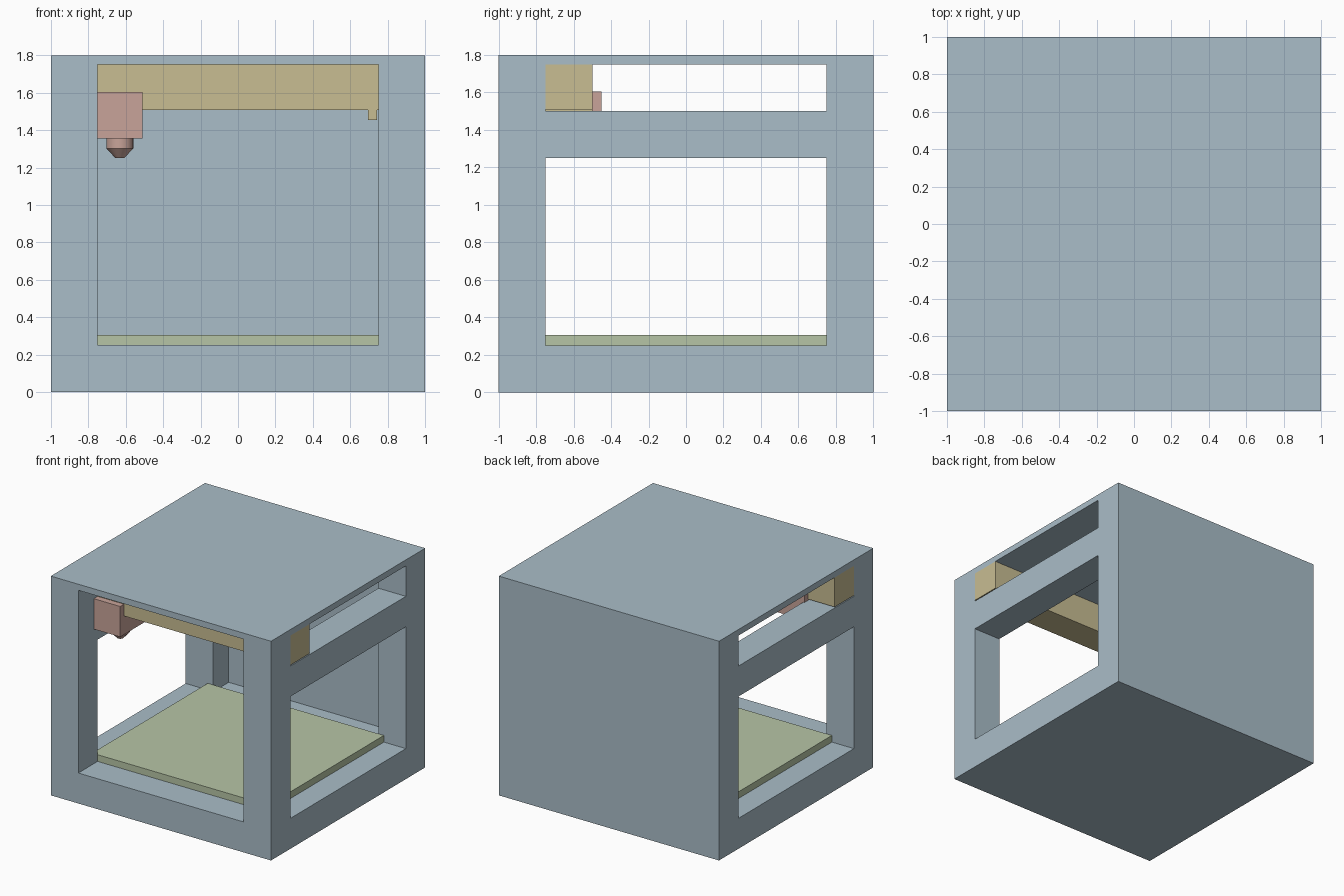
import bpy
import bmesh
import math
from mathutils import Vector

if "Cube" in bpy.data.objects:
    bpy.data.objects.remove(bpy.data.objects["Cube"])


def material(name, rgb):
    m = bpy.data.materials.new(name)
    m.diffuse_color = (*rgb, 1)
    m.use_nodes = True
    m.node_tree.nodes["Principled BSDF"].inputs["Base Color"].default_value = m.diffuse_color
    return m


BLUE = material("blue grey", (0.40, 0.51, 0.58))
SAND = material("sand", (0.58, 0.51, 0.29))
PINK = material("dusty pink", (0.58, 0.37, 0.32))
GREEN = material("pale green", (0.47, 0.56, 0.38))


def box(name, lo, hi, mat=None):
    """Axis-aligned box between two corners."""
    lo, hi = Vector(lo), Vector(hi)
    bm = bmesh.new()
    bmesh.ops.create_cube(bm, size=1)
    for v in bm.verts:
        v.co = (lo + hi) / 2 + v.co * (hi - lo)
    return finish(name, bm, mat)


def finish(name, bm, mat):
    bmesh.ops.recalc_face_normals(bm, faces=bm.faces)
    mesh = bpy.data.meshes.new(name)
    bm.to_mesh(mesh)
    bm.free()
    ob = bpy.data.objects.new(name, mesh)
    bpy.context.collection.objects.link(ob)
    if mat:
        mesh.materials.append(mat)
    return ob


def extrude_profile(name, pts, y0, y1, mat):
    """Extrude an x-z outline along y."""
    bm = bmesh.new()
    face = bm.faces.new([bm.verts.new((x, y0, z)) for x, z in pts])
    out = bmesh.ops.extrude_face_region(bm, geom=[face])["geom"]
    moved = [g for g in out if isinstance(g, bmesh.types.BMVert)]
    bmesh.ops.translate(bm, verts=moved, vec=(0, y1 - y0, 0))
    return finish(name, bm, mat)


def cut(target, cutter):
    mod = target.modifiers.new("opening", 'BOOLEAN')
    mod.operation = 'DIFFERENCE'
    mod.solver = 'EXACT'
    mod.object = cutter
    bpy.context.view_layer.objects.active = target
    bpy.ops.object.modifier_apply(modifier=mod.name)
    bpy.data.objects.remove(cutter)


def lathe(name, profile, centre, mat, sides=32):
    """Solid of revolution about z from (radius, z) rings."""
    bm = bmesh.new()
    rings = []
    for r, z in profile:
        angles = [2 * math.pi * i / sides for i in range(sides)]
        rings.append([bm.verts.new((centre[0] + r * math.cos(a),
                                    centre[1] + r * math.sin(a), z)) for a in angles])
    for a, b in zip(rings, rings[1:]):
        for i in range(sides):
            j = (i + 1) % sides
            bm.faces.new((a[i], a[j], b[j], b[i]))
    bm.faces.new(rings[0])
    bm.faces.new(rings[-1])
    ob = finish(name, bm, mat)
    bpy.context.view_layer.objects.active = ob
    ob.select_set(True)
    bpy.ops.object.shade_smooth_by_angle(angle=math.radians(30))
    ob.select_set(False)
    return ob


# Housing: solid block, open at the front, windows and rail slots in both sides
housing = box("housing", (-1, -1, 0), (1, 1, 1.8), BLUE)
cut(housing, box("chamber_cutter", (-0.75, -1.2, 0.25), (0.75, 0.95, 1.75)))
cut(housing, box("window_cutter", (-1.2, -0.75, 0.25), (1.2, 0.75, 1.25)))
cut(housing, box("slot_cutter", (-1.2, -0.75, 1.5), (1.2, 0.75, 1.75)))

# Print bed, reaching a little into the side windows
box("print_bed", (-0.8, -0.75, 0.25), (0.8, 0.75, 0.305), GREEN)

# Crossbeam with a small stop under its right end
extrude_profile("crossbeam", [(-1, 1.75), (-1, 1.508), (0.694, 1.508), (0.694, 1.455),
                              (0.744, 1.455), (0.744, 1.508), (1, 1.508), (1, 1.75)],
                -0.75, -0.5, SAND)

# Carriage around the beam, with its nozzle
box("carriage", (-0.76, -0.8, 1.355), (-0.51, -0.45, 1.605), PINK)
lathe("nozzle", [(0.072, 1.36), (0.072, 1.302), (0.025, 1.252)], (-0.632, -0.625), PINK)
